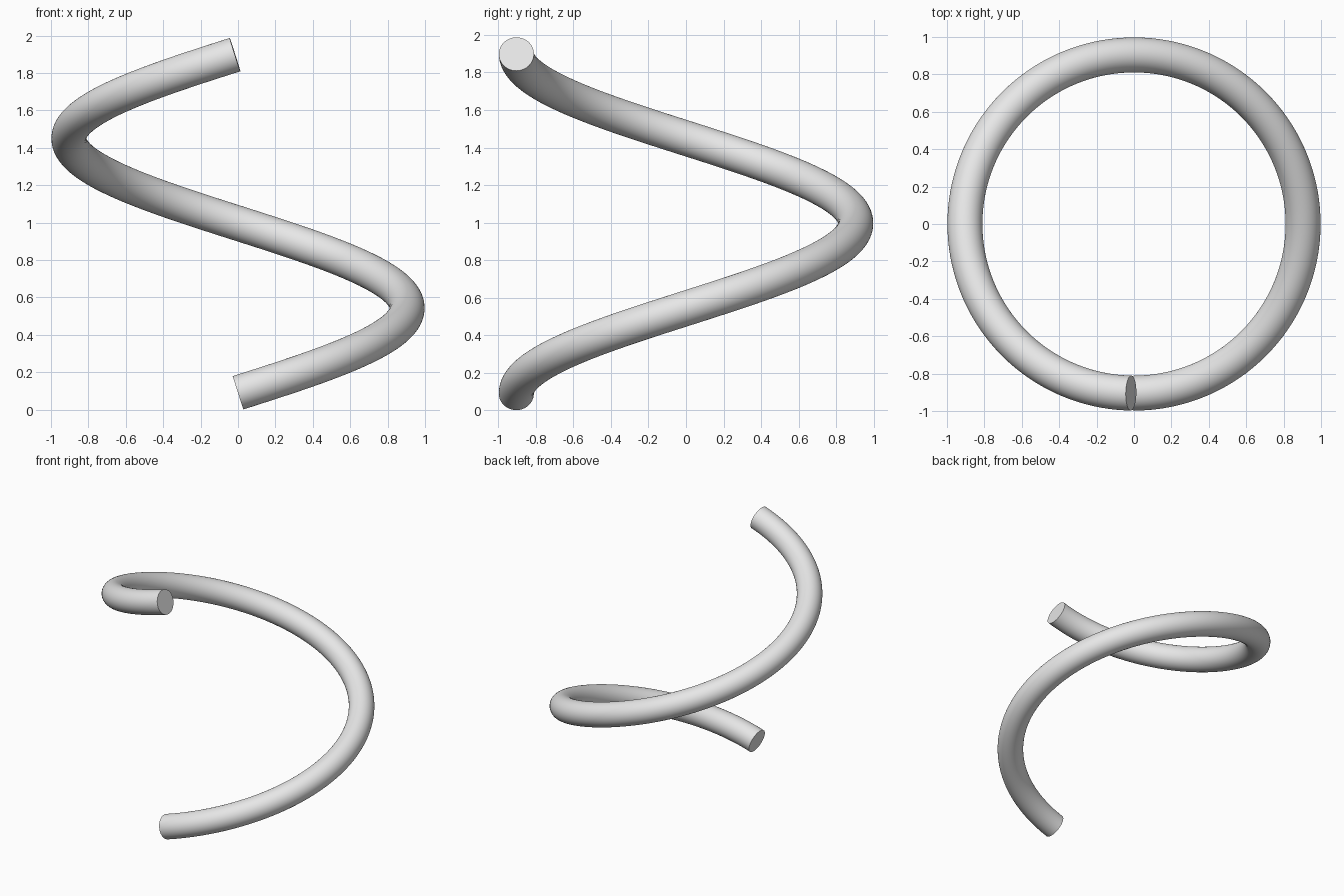
import bpy, bmesh
from math import sin, cos, pi, radians
from mathutils import Vector

COIL_RADIUS = 0.904
TUBE_RADIUS = 0.0935
Z_LOW, Z_HIGH = 0.09, 1.898
SWEEP = radians(359)
STEPS, SIDES = 240, 48

cube = bpy.data.objects.get("Cube")
if cube:
    bpy.data.objects.remove(cube, do_unlink=True)

# Plain grey material
grey = bpy.data.materials.new("plain_grey")
grey.use_nodes = True
colour = (0.8, 0.8, 0.8, 1)
grey.diffuse_color = colour
for node in grey.node_tree.nodes:
    if node.type == 'BSDF_PRINCIPLED':
        node.inputs["Base Color"].default_value = colour


def coil_ring(bm, t):
    """Circle of vertices square to the helix at fraction t."""
    a = SWEEP * t - pi / 2
    outward = Vector((cos(a), sin(a), 0))
    centre = outward * COIL_RADIUS
    centre.z = Z_LOW + (Z_HIGH - Z_LOW) * t
    tangent = Vector((-sin(a), cos(a), 0)) * COIL_RADIUS * SWEEP
    tangent.z = Z_HIGH - Z_LOW
    upward = outward.cross(tangent.normalized())
    ring = []
    for i in range(SIDES):
        b = 2 * pi * i / SIDES
        ring.append(bm.verts.new(centre + TUBE_RADIUS * (outward * cos(b) + upward * sin(b))))
    return ring


# Round tube swept along one rising turn, closed by flat ends
bm = bmesh.new()
rings = [coil_ring(bm, s / STEPS) for s in range(STEPS + 1)]
for low, high in zip(rings, rings[1:]):
    for i in range(SIDES):
        j = (i + 1) % SIDES
        bm.faces.new((low[i], low[j], high[j], high[i]))
bm.faces.new(rings[0])
bm.faces.new(rings[-1])
bmesh.ops.recalc_face_normals(bm, faces=bm.faces)

mesh = bpy.data.meshes.new("coil_tube")
bm.to_mesh(mesh)
bm.free()
mesh.materials.append(grey)
coil = bpy.data.objects.new("coil_tube", mesh)
bpy.context.scene.collection.objects.link(coil)

# Smooth tube with sharp rims at the ends
for obj in bpy.context.selected_objects:
    obj.select_set(False)
coil.select_set(True)
bpy.context.view_layer.objects.active = coil
bpy.ops.object.shade_smooth_by_angle(angle=radians(30))
